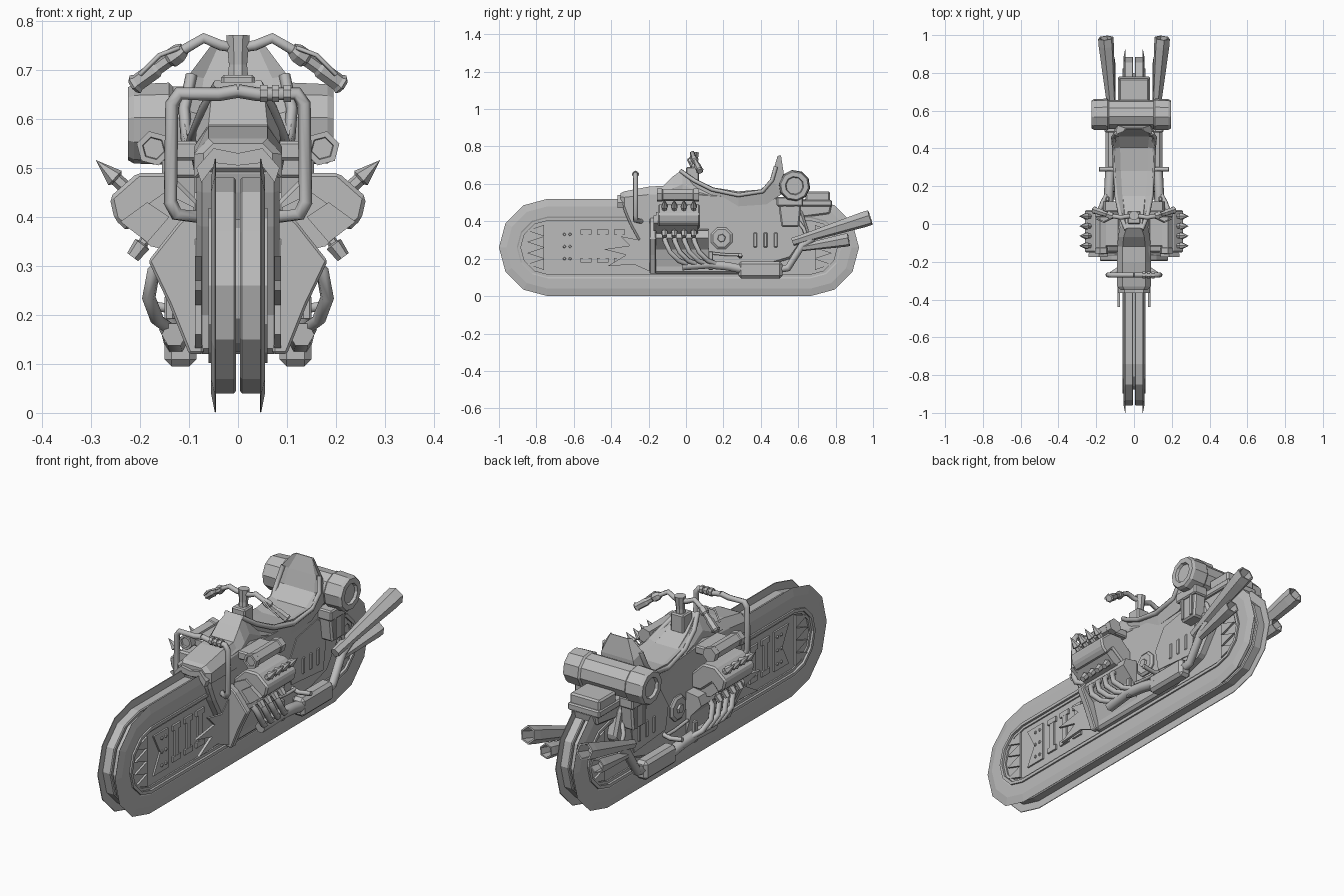
import bpy, bmesh, math
from mathutils import Vector

if "Cube" in bpy.data.objects:
    bpy.data.objects.remove(bpy.data.objects["Cube"])

GREY = (0.5, 0.5, 0.5, 1)
mat = bpy.data.materials.new("plain_grey")
mat.use_nodes = True
mat.diffuse_color = GREY
mat.node_tree.nodes["Principled BSDF"].inputs["Base Color"].default_value = GREY


def add(name, mesh, mirror, bevel=0):
    mesh.materials.clear()
    mesh.materials.append(mat)
    ob = bpy.data.objects.new(name, mesh)
    bpy.context.collection.objects.link(ob)
    if bevel:
        mod = ob.modifiers.new("Bevel", 'BEVEL')
        mod.width, mod.segments, mod.limit_method = bevel, 1, 'ANGLE'
    if mirror:
        ob.modifiers.new("Mirror", 'MIRROR').use_mirror_merge = False
    return ob


def loft(name, sections, mirror=True, closed=False, bevel=0):
    """Skin a row of matching outlines; cap the ends or join them."""
    bm = bmesh.new()
    rows = [[bm.verts.new(p) for p in s] for s in sections]
    n = len(rows[0])
    pairs = list(zip(rows, rows[1:])) + ([(rows[-1], rows[0])] if closed else [])
    for a, b in pairs:
        for i in range(n):
            j = (i + 1) % n
            bm.faces.new((a[i], a[j], b[j], b[i]))
    if not closed:
        bm.faces.new(rows[0])
        bm.faces.new(rows[-1])
    bmesh.ops.remove_doubles(bm, verts=bm.verts, dist=1e-5)
    bmesh.ops.recalc_face_normals(bm, faces=bm.faces)
    mesh = bpy.data.meshes.new(name)
    bm.to_mesh(mesh)
    bm.free()
    return add(name, mesh, mirror, bevel)


def side_prism(name, pts, x0, x1, mirror=True, bevel=0):
    return loft(name, [[(x, y, z) for y, z in pts] for x in (x0, x1)], mirror, bevel=bevel)


def front_prism(name, pts, y0, y1, mirror=True, bevel=0):
    return loft(name, [[(x, y, z) for x, z in pts] for y in (y0, y1)], mirror, bevel=bevel)


def box(name, x, y, z, mirror=True, bevel=0):
    pts = [(y[0], z[0]), (y[1], z[0]), (y[1], z[1]), (y[0], z[1])]
    return side_prism(name, pts, x[0], x[1], mirror, bevel)


def lathe(name, p0, p1, profile, n=6, mirror=True):
    """Turn (position, radius) pairs around the line p0-p1."""
    p0, p1 = Vector(p0), Vector(p1)
    d = p1 - p0
    u = d.orthogonal().normalized()
    v = d.normalized().cross(u)
    ring = [math.tau * (i + 0.5) / n for i in range(n)]
    return loft(name, [[p0 + d * t + (u * math.cos(a) + v * math.sin(a)) * r for a in ring]
                       for t, r in profile], mirror)


def tube(name, pts, r, res=1, mirror=True):
    cu = bpy.data.curves.new(name, 'CURVE')
    cu.dimensions, cu.bevel_depth, cu.bevel_resolution = '3D', r, res
    cu.use_fill_caps = True
    sp = cu.splines.new('POLY')
    sp.points.add(len(pts) - 1)
    for p, co in zip(sp.points, pts):
        p.co = (*co, 1)
    tmp = bpy.data.objects.new(name + "_path", cu)
    mesh = bpy.data.meshes.new_from_object(tmp)
    bpy.data.objects.remove(tmp)
    return add(name, mesh, mirror)


def stadium(r, x, n=6):
    arc = [math.pi * i / n for i in range(n + 1)]
    front = [(x, -0.74 - r * math.sin(a), 0.26 + r * math.cos(a)) for a in arc]
    rear = [(x, 0.665 + r * math.sin(a), 0.26 - r * math.cos(a)) for a in arc]
    return front + rear


# Track: twin belts with thin side flanges, inner rail and centre plate
loft("track_belt", [stadium(r, x) for r, x in
     [(.26, .047), (.22, .055), (.165, .055), (.15, .049), (.13, .049),
      (.13, .004), (.215, .004), (.22, .008), (.22, .046), (.258, .045)]], closed=True)
loft("track_rail", [stadium(r, x) for r, x in
     [(.158, .045), (.158, .06), (.143, .06), (.143, .045)]], closed=True)
loft("track_plate", [stadium(.135, -.042), stadium(.135, .042)], mirror=False)
for i in range(4):
    z = .17 + .06 * i
    for end, y0, y1 in (("front", -.76, -.85), ("rear", .69, .78)):
        side_prism(f"{end}_tooth_{i}", [(y0, z - .03), (y0, z + .03), (y1, z)], .04, .052)
side_prism("arrow_plate", [(-.71, .17), (-.6, .17), (-.6, .36), (-.71, .36), (-.66, .265)], .04, .05)
for i in range(6):
    y, z = -.62 - .03 * (i % 2), (.2, .265, .33)[i // 2]
    lathe(f"plate_bolt_{i}", (.048, y, z), (.056, y, z), [(0, .009), (1, .006)])
for i, y in enumerate((-.55, -.46, -.37)):
    box(f"side_slot_{i}", (.04, .05), (y, y + .03), (.19, .34))
    for z in (.18, .33):
        box(f"slot_foot_{i}", (.04, .051), (y - .015, y + .045), (z, z + .025))

# Main body with sloping front hood
side_prism("body_shell", [(-.345, .5), (-.33, .545), (-.2, .56), (-.1, .57), (.1, .55), (.5, .53),
           (.62, .46), (.66, .34), (.56, .2), (.29, .12), (-.19, .12), (-.2, .2), (-.3, .38), (-.33, .45)],
           -.085, .085, mirror=False, bevel=.012)


def hood_section(y, w, z0, z1, wt):
    zm = z0 + .6 * (z1 - z0)
    return [(-w, y, z0), (-w, y, zm), (-wt, y, z1), (wt, y, z1), (w, y, zm), (w, y, z0)]


loft("front_hood", [hood_section(*s) for s in
     [(-.35, .07, .5, .55, .05), (-.33, .09, .48, .56, .06), (-.2, .09, .48, .585, .06),
      (-.12, .088, .48, .59, .06), (-.07, .085, .48, .64, .055), (-.02, .075, .48, .675, .04),
      (.06, .08, .48, .61, .05), (.16, .085, .48, .56, .06)]], mirror=False)
front_prism("hood_brow", [(0, .53), (.05, .54), (.085, .5), (.075, .47), (.045, .51), (0, .505)], -.365, -.3)
side_prism("side_claws", [(-.19, .36), (-.25, .3), (-.35, .32), (-.3, .27), (-.44, .25), (-.32, .22),
           (-.42, .16), (-.28, .17), (-.19, .13)], .075, .088)
lathe("side_disc", (.08, .19, .31), (.1, .19, .31), [(0, .062), (.6, .062), (1, .05)], 8)
lathe("disc_hub", (.09, .19, .31), (.11, .19, .31), [(0, .025), (1, .02)])
for i in range(3):
    y = .36 + .055 * i
    box(f"cooling_slot_{i}", (.08, .093), (y, y + .02), (.26, .34), bevel=.004)
side_prism("rear_side_panel", [(.28, .24), (.52, .22), (.55, .4), (.48, .48), (.32, .45), (.26, .35)],
           .075, .089)

# Saddle with dished seat and tall backrest
def seat_section(y, z, y2, z2, w):
    dip = Vector((0, y2 - y, z2 - z)).normalized() * .014
    a, b = Vector((0, y, z)), Vector((0, y2, z2))
    x = Vector((w, 0, 0))
    return [a - x, a - x * .7 + dip, a + x * .7 + dip, a + x, b + x * .85, b - x * .85]


loft("saddle", [seat_section(*s) for s in
     [(-.02, .675, -.05, .6, .045), (.05, .625, .02, .54, .07), (.15, .58, .13, .5, .088),
      (.28, .56, .28, .48, .1), (.4, .57, .43, .49, .105), (.455, .62, .52, .55, .115),
      (.472, .69, .522, .66, .1), (.49, .75, .508, .752, .055)]], mirror=False)
tube("saddle_rim", [(.04, -.03, .67), (.07, .04, .62), (.09, .14, .57), (.1, .28, .54), (.105, .41, .56),
                    (.11, .46, .62), (.095, .48, .69)], .012)

# Handlebar
box("steering_base", (-.035, .035), (.0, .07), (.6, .69), mirror=False, bevel=.006)
lathe("steering_riser", (0, .04, .67), (0, .045, .77), [(0, .024), (.4, .02), (1, .026)], 8, False)
tube("handlebar", [(0, .045, .745), (.035, .04, .75), (.07, .035, .765), (.13, .045, .73)], .012)
lathe("hand_grip", (.11, .04, .742), (.215, .075, .667),
      [(0, .014), (.1, .02), (.25, .02), (.3, .014), (.5, .014), (.55, .018), (.9, .018), (.95, .022), (1, .016)])
tube("brake_lever", [(.12, .03, .745), (.16, .01, .73), (.2, .03, .69)], .005, 0)

# Front crash bar
tube("crash_bar", [(.08, -.24, .4), (.125, -.27, .405), (.138, -.27, .43), (.135, -.27, .63),
                   (.12, -.27, .652), (.04, -.27, .65), (0, -.27, .657)], .014)
for i in range(3):
    x = .045 + .024 * i
    lathe(f"bar_clamp_{i}", (x, -.27, .652), (x + .015, -.27, .652), [(0, .019), (1, .019)], 8, False)

# Slanted engine banks
front_prism("cylinder_head", [(.08, .43), (.14, .49), (.205, .49), (.262, .44), (.252, .395), (.225, .37),
            (.19, .41), (.13, .36), (.08, .36)], -.15, .075, bevel=.008)
front_prism("cylinder_block", [(.09, .42), (.15, .45), (.235, .39), (.178, .34), (.09, .32)], -.16, .065)
front_prism("block_cover", [(.14, .4), (.185, .43), (.24, .39), (.185, .348)], -.175, -.155)
front_prism("engine_guard", [(.08, .42), (.12, .39), (.183, .31), (.14, .22), (.1, .12), (.07, .12)],
            -.195, -.16, bevel=.005)
front_prism("crankcase", [(.08, .36), (.15, .35), (.165, .31), (.11, .25), (.08, .14)], -.17, .12)
lathe("air_intake", (.172, -.155, .54), (.172, .07, .54),
      [(.03, .022), (0, .024), (0, .036), (.12, .036), (.14, .032), (.85, .032), (.87, .036), (1, .036)])
box("intake_mount", (.08, .165), (-.12, .05), (.515, .555), bevel=.006)
for i in range(4):
    y = -.115 + .052 * i
    lathe(f"spike_{i}", (.225, y, .455), (.29, y, .516), [(0, .014), (.35, .014), (.4, .02), (1, 0)])
    lathe(f"spark_plug_{i}", (.18, y, .365), (.215, y, .318), [(0, .011), (.4, .011), (.45, .018), (1, .014)])
    tube(f"header_pipe_{i}", [(.14, y, .32), (.172, y + .005, .29), (.182, y + .03, .235),
                              (.165, y + .075, .19), (.13, y + .14, .165)], .014)

# Exhaust: collector, muffler, and two flared tailpipes per side
tube("exhaust_collector", [(.13, -.02, .16), (.135, .12, .17), (.13, .22, .16), (.125, .32, .14)], .026)
box("muffler", (.085, .15), (.28, .515), (.095, .185), bevel=.014)
tube("rear_riser", [(.12, .48, .14), (.12, .545, .15), (.118, .62, .27), (.12, .68, .31)], .022)
flare = [(0, .022), (.15, .024), (.9, .042), (1, .042), (1, .034), (.8, .028)]
lathe("upper_tailpipe", (.115, .57, .29), (.15, .985, .42), flare)
lathe("lower_tailpipe", (.115, .6, .255), (.135, .87, .302), [(t, r * .85) for t, r in flare])
tube("exhaust_bracket", [(.08, .6, .4), (.11, .63, .36), (.11, .65, .3)], .01)

# Foot controls
tube("foot_peg", [(.08, .29, .22), (.12, .29, .21), (.185, .29, .22)], .011)
box("foot_lever", (.13, .15), (.12, .145), (.14, .24), bevel=.004)
tube("brake_rod", [(.1, .13, .23), (.1, .23, .22), (.1, .29, .22)], .008)

# Rear luggage
lathe("bedroll", (-.225, .58, .59), (.195, .58, .59),
      [(.03, .045), (0, .05), (0, .075), (.03, .082), (.2, .085), (.22, .077), (.78, .077), (.8, .085),
       (.97, .082), (1, .075), (1, .05), (.97, .045)], 10, False)
box("luggage_rack", (-.085, .085), (.5, .78), (.48, .515), mirror=False, bevel=.006)
box("rear_case", (-.08, .08), (.64, .77), (.505, .56), mirror=False, bevel=.008)
side_prism("side_bag", [(.49, .52), (.62, .52), (.605, .37), (.51, .37)], .08, .145, bevel=.008)
box("bag_flap", (.08, .155), (.485, .625), (.48, .53), bevel=.006)
for i, y in enumerate((.52, .58)):
    box(f"bag_strap_{i}", (.14, .152), (y, y + .015), (.38, .5))
side_prism("rear_fender", [(.5, .5), (.78, .49), (.77, .44), (.62, .42), (.5, .44)], -.07, .07, False, .008)
